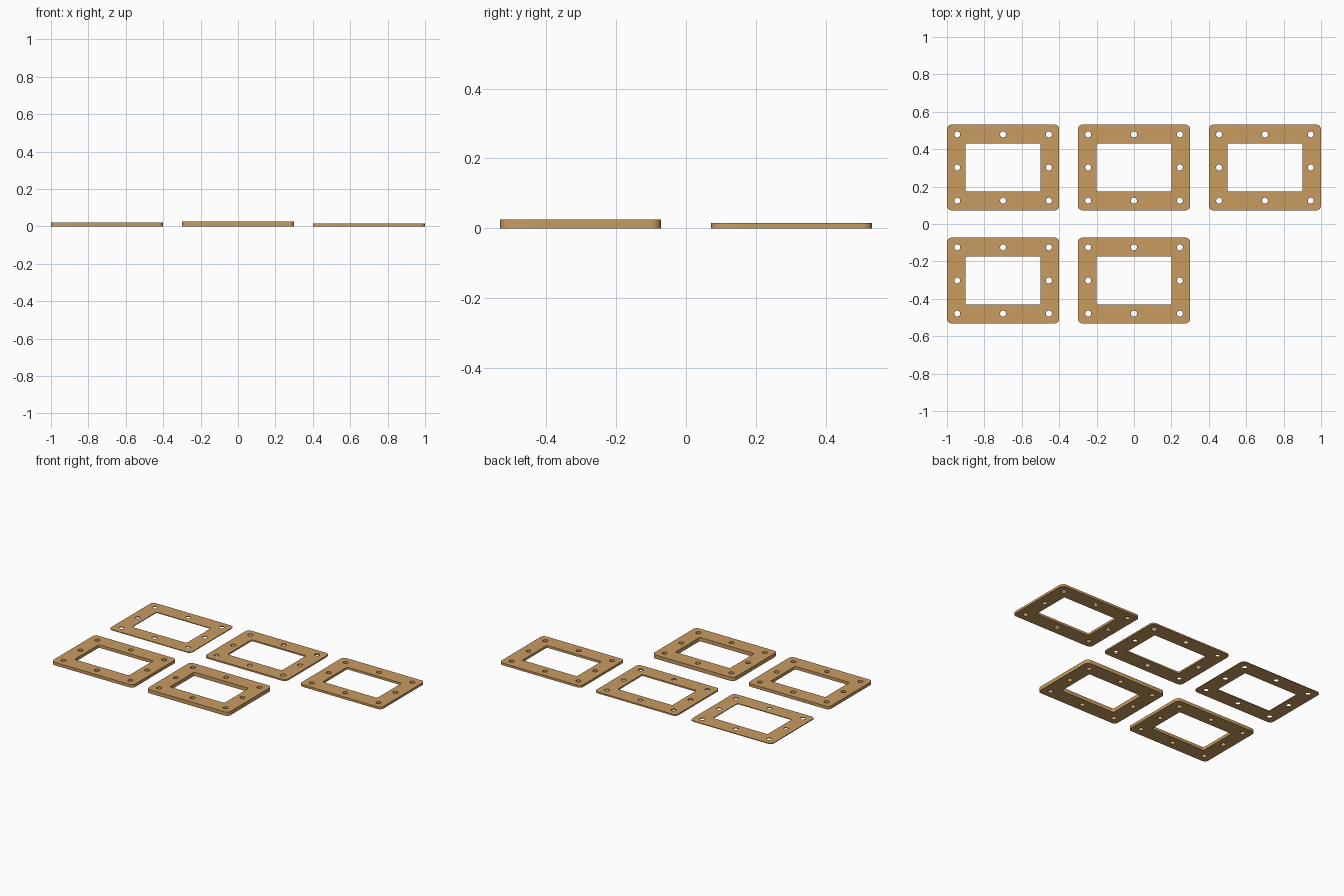
import bpy, bmesh, math

if "Cube" in bpy.data.objects:
    bpy.data.objects.remove(bpy.data.objects["Cube"])

HALF_X, HALF_Y = 0.30, 0.23        # outer half size of a frame
WIN_X, WIN_Y = 0.20, 0.128         # window half size
HOLE_X, HOLE_Y, HOLE_R = 0.245, 0.177, 0.016

tan = bpy.data.materials.new("tan_board")
tan.diffuse_color = (0.58, 0.33, 0.12, 1)
tan.use_nodes = True
tan.node_tree.nodes["Principled BSDF"].inputs["Base Color"].default_value = tan.diffuse_color


def rounded_rect(hx, hy, r, steps=8):
    pts = []
    for k, (sx, sy) in enumerate([(1, 1), (-1, 1), (-1, -1), (1, -1)]):
        for i in range(steps + 1):
            a = math.pi / 2 * (k + i / steps)
            pts.append((sx * (hx - r) + r * math.cos(a),
                        sy * (hy - r) + r * math.sin(a)))
    return pts


def circle(cx, cy, r, n=32):
    return [(cx + r * math.cos(2 * math.pi * i / n),
             cy + r * math.sin(2 * math.pi * i / n)) for i in range(n)]


def frame(name, cx, cy, thickness):
    # outline, window and eight bolt holes
    loops = [rounded_rect(HALF_X, HALF_Y, 0.027), rounded_rect(WIN_X, WIN_Y, 0.008)]
    loops += [circle(i * HOLE_X, j * HOLE_Y, HOLE_R)
              for i in (-1, 0, 1) for j in (-1, 0, 1) if i or j]
    bm = bmesh.new()
    edges = []
    for loop in loops:
        vs = [bm.verts.new((x, y, 0)) for x, y in loop]
        edges += [bm.edges.new((vs[i - 1], vs[i])) for i in range(len(vs))]
    bmesh.ops.triangle_fill(bm, edges=edges, use_beauty=True, normal=(0, 0, 1))
    # thicken upwards
    res = bmesh.ops.extrude_face_region(bm, geom=bm.faces[:], use_keep_orig=True)
    top = [g for g in res["geom"] if isinstance(g, bmesh.types.BMVert)]
    bmesh.ops.translate(bm, verts=top, vec=(0, 0, thickness))
    bmesh.ops.recalc_face_normals(bm, faces=bm.faces[:])
    mesh = bpy.data.meshes.new(name)
    bm.to_mesh(mesh)
    bm.free()
    mesh.materials.append(tan)
    obj = bpy.data.objects.new(name, mesh)
    obj.location = (cx, cy, 0)
    bpy.context.collection.objects.link(obj)
    bpy.ops.object.select_all(action='DESELECT')
    obj.select_set(True)
    bpy.context.view_layer.objects.active = obj
    bpy.ops.object.shade_smooth_by_angle(angle=math.radians(30))


# five spacer frames, each thicker than the last
for i in range(5):
    frame(f"spacer_frame_{i + 1}", -0.7 + 0.7 * (i % 3),
          0.302 if i < 3 else -0.302, 0.005 * (i + 1))
